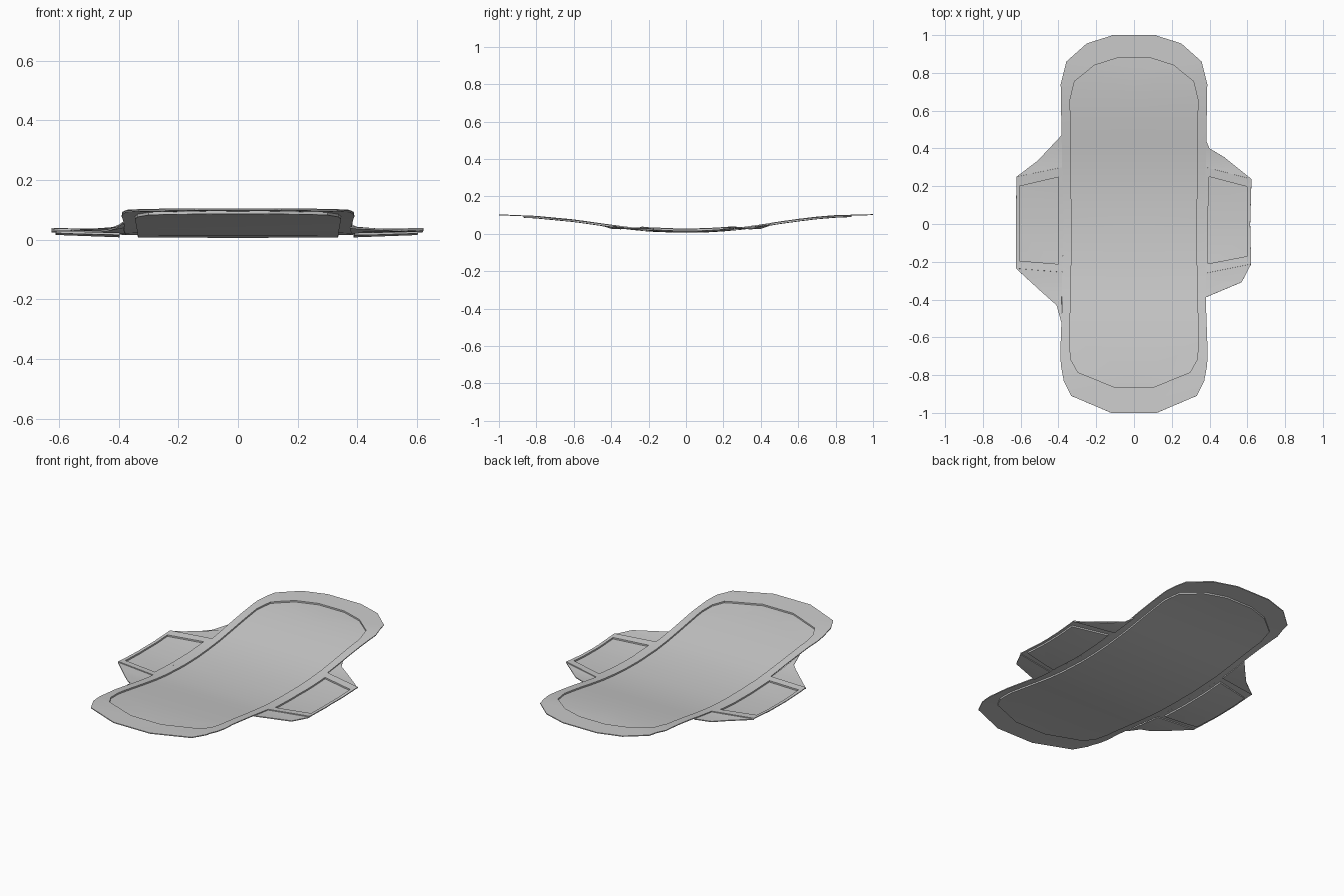
import bpy, bmesh

if "Cube" in bpy.data.objects:
    bpy.data.objects.remove(bpy.data.objects["Cube"])

STEP, THICK = 0.009, 0.005
# long sagging profile: (y, top height)
PROFILE = [(-1, .104), (-.8, .096), (-.6, .077), (-.4, .049), (-.3, .036), (-.2, .026),
           (-.05, .020), (.1, .021), (.2, .027), (.3, .036), (.4, .050), (.5, .066),
           (.6, .080), (.7, .092), (.8, .100), (1, .105)]


def height(x, y):
    z = PROFILE[0][1] if y <= -1 else PROFILE[-1][1]
    for (y0, z0), (y1, z1) in zip(PROFILE, PROFILE[1:]):
        if y0 <= y <= y1:
            z = z0 + (z1 - z0) * (y - y0) / (y1 - y0)
    t = max(0, (abs(x) - .385) / .24)          # wings level out away from the body
    k = min(1, t * 3)
    return z * (1 - k) + min(z, .030) * k + .009 * t


def finish(name, bm, drop=0):
    """Cut along the length, bend to the profile and give the sheet thickness."""
    for y, _ in PROFILE[1:-1]:
        bmesh.ops.bisect_plane(bm, geom=bm.verts[:] + bm.edges[:] + bm.faces[:],
                               plane_co=(0, y, 0), plane_no=(0, 1, 0), dist=1e-5)
    bmesh.ops.remove_doubles(bm, verts=bm.verts, dist=1e-4)
    for v in bm.verts:
        v.co.z += height(v.co.x, v.co.y) - drop
    bmesh.ops.recalc_face_normals(bm, faces=bm.faces)
    if sum(f.normal.z * f.calc_area() for f in bm.faces) < 0:
        bmesh.ops.reverse_faces(bm, faces=bm.faces)
    me = bpy.data.meshes.new(name)
    bm.to_mesh(me)
    bm.free()
    ob = bpy.data.objects.new(name, me)
    bpy.context.collection.objects.link(ob)
    bpy.ops.object.select_all(action='DESELECT')
    ob.select_set(True)
    bpy.context.view_layer.objects.active = ob
    mod = ob.modifiers.new("thickness", 'SOLIDIFY')
    mod.thickness, mod.offset = THICK, -1
    bpy.ops.object.modifier_apply(modifier=mod.name)
    bpy.ops.object.shade_smooth_by_angle(angle=.35)


def polygon(bm, pts, z=0):
    return bm.faces.new([bm.verts.new((x, y, z)) for x, y in pts])


def tray(name, halves):
    """Sheet with a raised rim around a sunken panel, given as (outer, inner) half outlines."""
    bm = bmesh.new()
    for _, inner in halves:
        polygon(bm, inner, -STEP)
    bmesh.ops.remove_doubles(bm, verts=bm.verts, dist=1e-4)
    border = [e for e in bm.edges if e.is_boundary]
    new = bmesh.ops.extrude_edge_only(bm, edges=border)['geom']
    for v in new:
        if isinstance(v, bmesh.types.BMVert):
            v.co.z = 0
    for outer, inner in halves:
        polygon(bm, outer + inner[::-1])
    finish(name, bm)


def flip(pts):
    return [(-x, y) for x, y in pts]


# main pad
outer = [(0, 1), (.11, 1), (.25, .956), (.358, .86), (.388, .74), (.383, .45), (.38, .3),
         (.372, 0), (.38, -.26), (.38, -.4), (.39, -.68), (.387, -.75), (.372, -.83),
         (.332, -.91), (.12, -1), (0, -1)]
inner = [(0, .88), (.085, .88), (.21, .84), (.315, .755), (.338, .66), (.335, .3), (.33, 0),
         (.333, -.3), (.342, -.64), (.333, -.72), (.297, -.785), (.1, -.865), (0, -.865)]
tray("main_pad", [(outer, inner), (flip(outer), flip(inner))])

# side wings with sunken panels
tray("right_wing", [
    ([(.372, 0), (.38, .30), (.622, .238), (.615, 0)], [(.39, 0), (.398, .25), (.60, .197), (.597, 0)]),
    ([(.372, 0), (.38, -.26), (.62, -.212), (.615, 0)], [(.39, 0), (.393, -.21), (.60, -.17), (.597, 0)])])
tray("left_wing", [
    ([(-.372, 0), (-.38, .30), (-.622, .25), (-.625, 0)], [(-.40, 0), (-.40, .248), (-.605, .20), (-.607, 0)]),
    ([(-.372, 0), (-.38, -.255), (-.625, -.235), (-.625, 0)], [(-.40, 0), (-.40, -.212), (-.605, -.195), (-.607, 0)])])

# lower flaps joining wings to the body
flaps = {
    "right_back_flap": [(.38, .29), (.378, .45), (.40, .40), (.48, .352), (.622, .238)],
    "right_front_flap": [(.38, -.25), (.375, -.39), (.57, -.308), (.62, -.212)],
    "left_back_flap": [(-.38, .29), (-.383, .47), (-.51, .335), (-.622, .25)],
    "left_front_flap": [(-.38, -.25), (-.385, -.52), (-.41, -.43), (-.50, -.35), (-.625, -.235)],
}
for name, pts in flaps.items():
    bm = bmesh.new()
    polygon(bm, pts)
    finish(name, bm, drop=.005)
